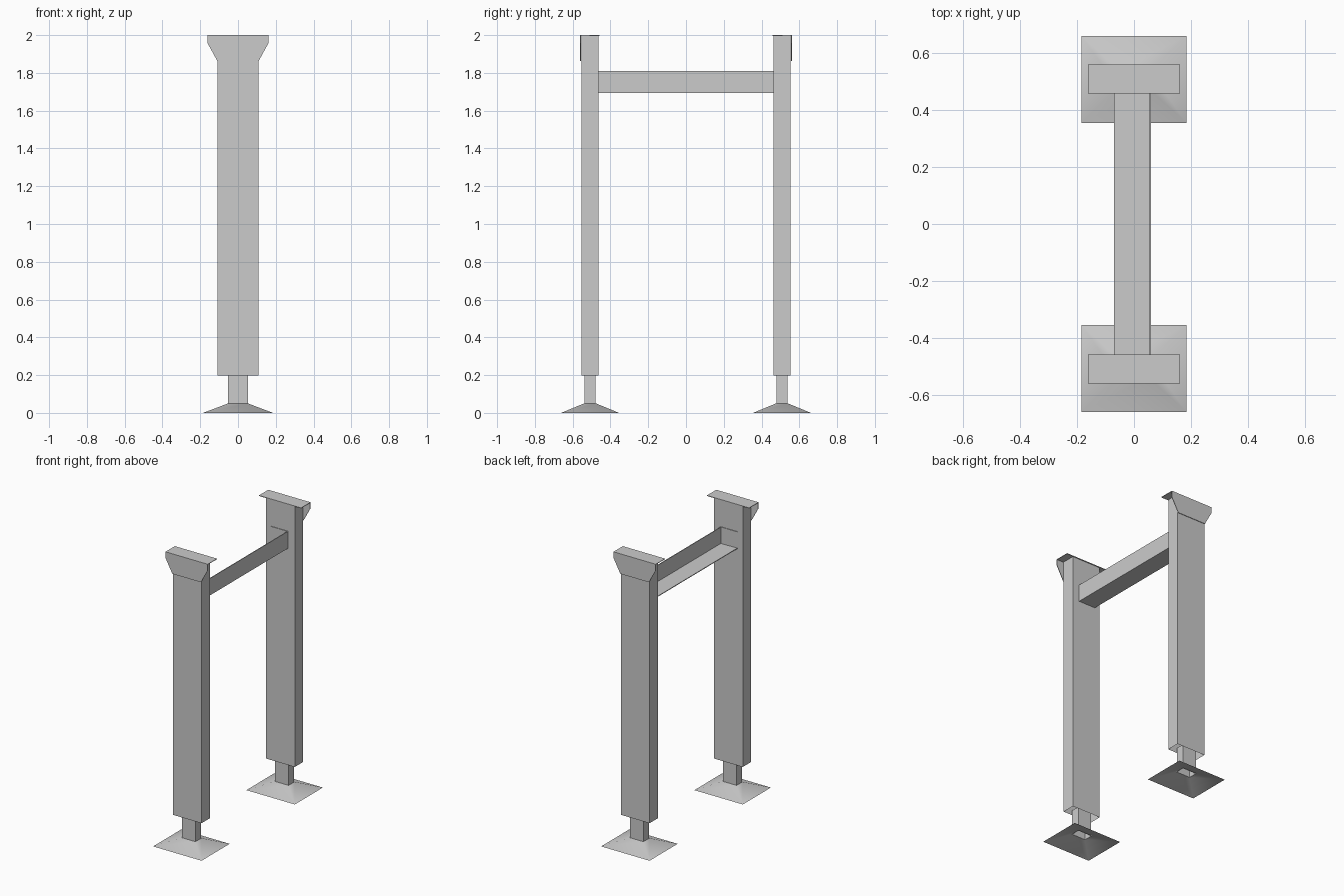
import bpy, bmesh

if "Cube" in bpy.data.objects:
    bpy.data.objects.remove(bpy.data.objects["Cube"])

CY = 0.508  # distance of each post from the middle


def make(name, verts, faces, smooth=False, thick=0.0):
    me = bpy.data.meshes.new(name)
    me.from_pydata(verts, [], faces)
    if smooth:
        for p in me.polygons:
            p.use_smooth = True
    ob = bpy.data.objects.new(name, me)
    bpy.context.collection.objects.link(ob)
    if thick:
        m = ob.modifiers.new("sheet", 'SOLIDIFY')
        m.thickness = thick
        m.offset = -1
    return ob


def ring(cy, hx, hy, z):
    return [(-hx, cy - hy, z), (hx, cy - hy, z), (hx, cy + hy, z), (-hx, cy + hy, z)]


def sleeve(name, cy, bottom, top, smooth=False):
    # open four-sided tube between two rectangles (hx, hy, z)
    faces = [(i, (i + 1) % 4, (i + 1) % 4 + 4, i + 4) for i in range(4)]
    return make(name, ring(cy, *bottom) + ring(cy, *top), faces, smooth)


def box(name, lo, hi):
    bm = bmesh.new()
    bmesh.ops.create_cube(bm, size=1)
    for v in bm.verts:
        v.co = [(a + b) / 2 + c * (b - a) for a, b, c in zip(lo, hi, v.co)]
    me = bpy.data.meshes.new(name)
    bm.to_mesh(me)
    bm.free()
    ob = bpy.data.objects.new(name, me)
    bpy.context.collection.objects.link(ob)
    return ob


for side, s in (("front", -1), ("back", 1)):
    cy = s * CY
    # flared foot, hollow underneath
    sleeve(side + "_foot", cy, (0.185, 0.153, 0), (0.053, 0.032, 0.05), True)
    # narrow stem and main post
    sleeve(side + "_stem", cy, (0.052, 0.03, 0.048), (0.052, 0.03, 0.22))
    sleeve(side + "_post", cy, (0.109, 0.045, 0.197), (0.109, 0.045, 1.997))
    # cap: top plate folded down into a tapered outer flange
    yo, yi = s * 0.56, s * 0.458
    verts = [(-0.161, yi, 2), (0.161, yi, 2), (0.161, yo, 2), (-0.161, yo, 2),
             (0.161, yo, 1.957), (0.109, yo, 1.862), (-0.109, yo, 1.862), (-0.161, yo, 1.957)]
    faces = [(0, 1, 2, 3), (3, 2, 4, 5, 6, 7)]
    if s < 0:
        faces = [f[::-1] for f in faces]
    make(side + "_cap", verts, faces, thick=0.004)
    # end plate of the crossbeam
    y0, y1 = sorted((s * 0.463, s * 0.459))
    box(side + "_beam_plate", (-0.07, y0, 1.695), (0.058, y1, 1.81))

# crossbeam: angle section, open at the top and the left
make("crossbeam",
     [(x, y, z) for y in (-0.463, 0.463) for x, z in ((-0.07, 1.693), (0.059, 1.693), (0.059, 1.81))],
     [(0, 3, 4, 1), (1, 4, 5, 2)], thick=0.005)
